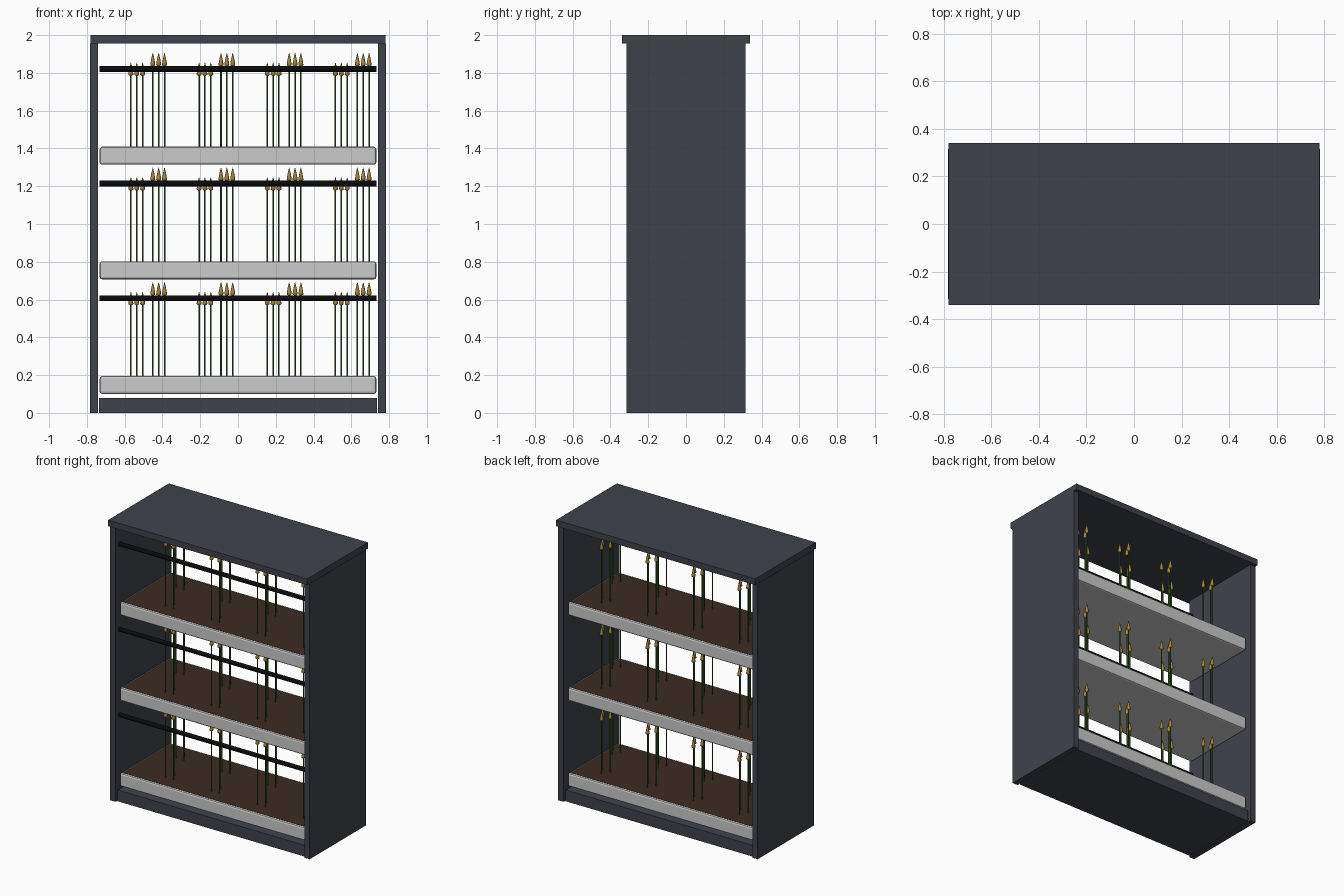
import bpy, bmesh, math

if "Cube" in bpy.data.objects:
    bpy.data.objects.remove(bpy.data.objects["Cube"])


def material(name, rgb):
    m = bpy.data.materials.new(name)
    m.diffuse_color = (*rgb, 1)
    m.use_nodes = True
    m.node_tree.nodes["Principled BSDF"].inputs["Base Color"].default_value = m.diffuse_color
    return m


DARK = material("charcoal", (0.05, 0.055, 0.07))
GREY = material("pale_grey", (0.6, 0.6, 0.62))
SOIL = material("soil_brown", (0.045, 0.024, 0.015))
BLACK = material("black", (0.003, 0.003, 0.003))
GREEN = material("stem_green", (0.05, 0.13, 0.025))
GOLD = material("bud_gold", (0.38, 0.24, 0.05))


def finish(name, bm, mat, smooth=False):
    bmesh.ops.recalc_face_normals(bm, faces=bm.faces[:])
    me = bpy.data.meshes.new(name)
    for f in bm.faces:
        f.smooth = smooth and len(f.verts) == 4
    bm.to_mesh(me)
    bm.free()
    me.materials.append(mat)
    ob = bpy.data.objects.new(name, me)
    bpy.context.collection.objects.link(ob)
    return ob


def box_bm(x0, x1, y0, y1, z0, z1):
    bm = bmesh.new()
    bmesh.ops.create_cube(bm, size=1)
    for v in bm.verts:
        v.co = ((x0 + x1) / 2 + v.co.x * (x1 - x0),
                (y0 + y1) / 2 + v.co.y * (y1 - y0),
                (z0 + z1) / 2 + v.co.z * (z1 - z0))
    return bm


def box(name, *dims, mat):
    return finish(name, box_bm(*dims), mat)


def lathe(bm, profile, x, y, z, n=10):
    rings = [[bm.verts.new((x + r * math.cos(2 * math.pi * i / n),
                            y + r * math.sin(2 * math.pi * i / n), z + h))
              for i in range(n)] for r, h in profile]
    for a, b in zip(rings, rings[1:]):
        for i in range(n):
            j = (i + 1) % n
            bm.faces.new((a[i], a[j], b[j], b[i]))
    bm.faces.new(rings[0][::-1])
    bm.faces.new(rings[-1])


# Cabinet frame, open at front and back
box("left_side", -0.784, -0.742, -0.315, 0.315, 0, 1.956, mat=DARK)
box("right_side", 0.742, 0.784, -0.315, 0.315, 0, 1.956, mat=DARK)
box("top_board", -0.782, 0.782, -0.34, 0.34, 1.956, 2.0, mat=DARK)
box("base_board", -0.735, 0.735, -0.30, 0.30, 0, 0.08, mat=DARK)

BUD = [(0.004, 0), (0.013, 0.006), (0.012, 0.018), (0.007, 0.045), (0.001, 0.07)]

for level in range(3):
    z = 0.1 + 0.607 * level

    # Tray with chamfered edges and a recessed top
    bm = box_bm(-0.732, 0.732, -0.283, 0.283, z, z + 0.095)
    bmesh.ops.bevel(bm, geom=bm.edges[:], offset=0.012, segments=2,
                    affect='EDGES', profile=0.5)
    top = max(bm.faces, key=lambda f: (round(f.calc_center_median().z, 4), f.calc_area()))
    bmesh.ops.inset_individual(bm, faces=[top], thickness=0.003)
    for v in top.verts:
        v.co.z -= 0.004
    finish(f"tray_{level}", bm, GREY)

    # Soil bed
    box(f"soil_{level}", -0.716, 0.716, -0.267, 0.267, z + 0.08, z + 0.094, mat=SOIL)

    # Light bar along the front
    bm = bmesh.new()
    bmesh.ops.create_cone(bm, cap_ends=True, segments=16, radius1=0.015,
                          radius2=0.015, depth=1.466)
    for v in bm.verts:
        v.co = (v.co.z, v.co.x - 0.28, v.co.y + z + 0.507)
    finish(f"light_bar_{level}", bm, BLACK, True)

    # Plants: tall front row, short back row, three stems per cluster
    stems, buds = bmesh.new(), bmesh.new()
    for row_x, row_y, tip in ((-0.42, -0.15, 0.591), (-0.536, 0.13, 0.54)):
        for c in range(4):
            for dx, dy in ((-0.031, -0.018), (0.031, -0.018), (0, 0.036)):
                px, py = row_x + 0.361 * c + dx, row_y + dy
                lathe(stems, [(0.004, 0.09), (0.004, tip - 0.065)], px, py, z, 8)
                lathe(buds, BUD, px, py, z + tip - 0.07)
    finish(f"stems_{level}", stems, GREEN, True)
    finish(f"buds_{level}", buds, GOLD, True)
